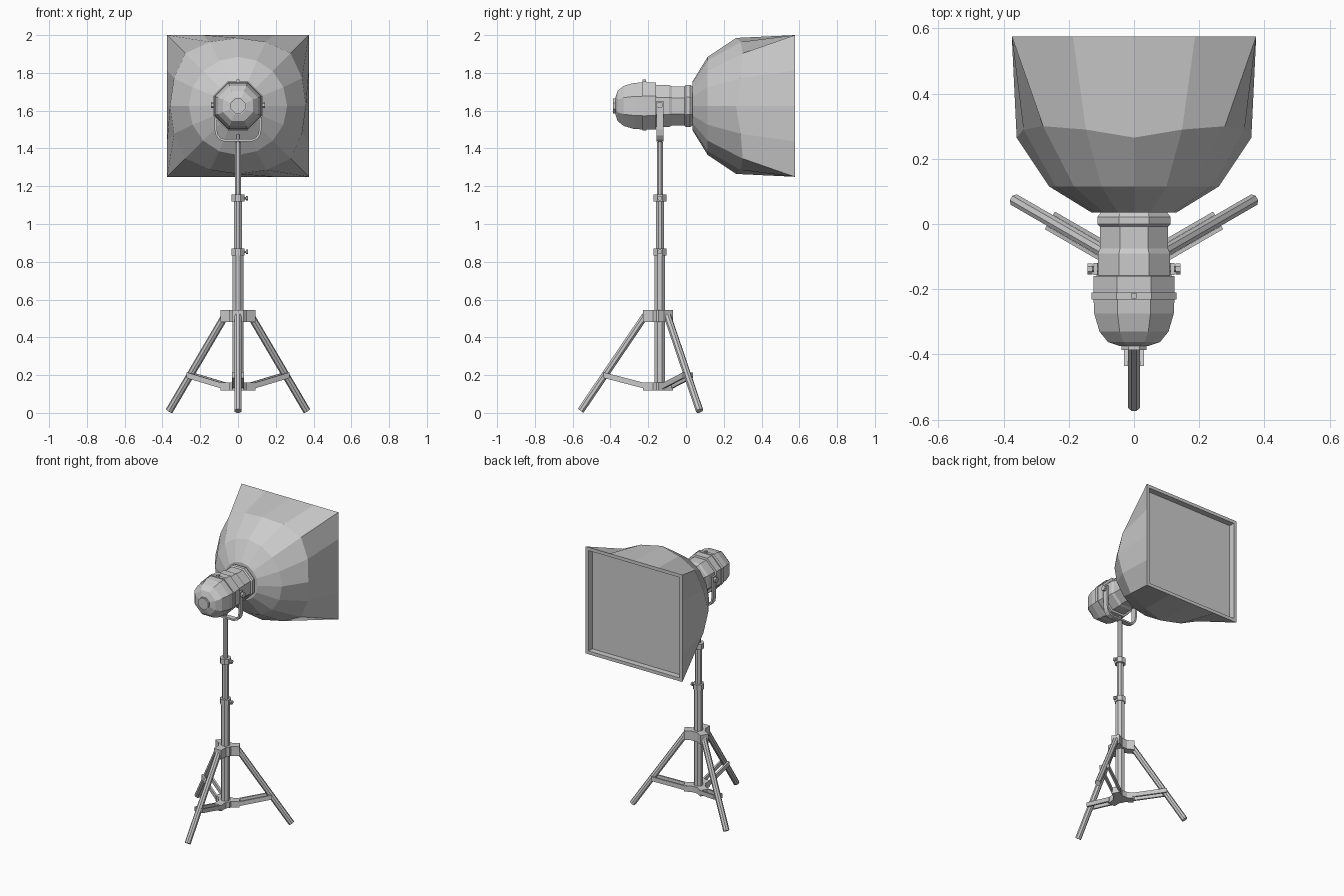
import bpy, bmesh, math
from mathutils import Vector, Matrix

if "Cube" in bpy.data.objects:
    bpy.data.objects.remove(bpy.data.objects["Cube"])

AX, LZ = -0.138, 1.625          # stand axis (y) and lamp axis height (z)
OCT = math.cos(math.pi / 8)


def finish(name, bm):
    bmesh.ops.recalc_face_normals(bm, faces=bm.faces)
    me = bpy.data.meshes.new(name)
    bm.to_mesh(me)
    bm.free()
    ob = bpy.data.objects.new(name, me)
    bpy.context.collection.objects.link(ob)
    return ob


def skin(name, rings):
    """Bridge a list of equal-length point rings and cap both ends."""
    bm = bmesh.new()
    vs = [[bm.verts.new(p) for p in r] for r in rings]
    n = len(vs[0])
    for a, b in zip(vs, vs[1:]):
        for i in range(n):
            j = (i + 1) % n
            bm.faces.new((a[i], a[j], b[j], b[i]))
    bm.faces.new(vs[0])
    bm.faces.new(vs[-1])
    return finish(name, bm)


def rod(name, a, b, apothem, sides=8):
    """Faceted cylinder between two points."""
    a, b = Vector(a), Vector(b)
    m = Matrix.Translation(a) @ (b - a).to_track_quat('Z', 'Y').to_matrix().to_4x4()
    r = apothem / math.cos(math.pi / sides)
    ang = [(k + 0.5) * math.tau / sides for k in range(sides)]
    return skin(name, [[m @ Vector((r * math.cos(t), r * math.sin(t), h)) for t in ang]
                       for h in (0, (b - a).length)])


def bar(name, a, b, width, height):
    """Rectangular bar between two points, with vertical ends."""
    a, b = Vector(a), Vector(b)
    d = b - a
    s = Vector((-d.y, d.x, 0)).normalized() * width / 2
    u = Vector((0, 0, height / 2))
    return skin(name, [[p + s + u, p - s + u, p - s - u, p + s - u] for p in (a, b)])


# softbox: 16-sided rings turning from round to square, then the recessed front panel
def soft_ring(y, r, square, bulge=0):
    pts = []
    for k in range(16):
        t = k * math.tau / 16
        c, s = math.cos(t), math.sin(t)
        big = max(abs(c), abs(s))
        sq = []
        for v in (c, s):
            q = abs(v) / big
            q = 0.5 if 0.1 < q < 0.9 else round(q)
            sq.append(math.copysign(q, v))
        x = r * (c + (sq[0] - c) * square)
        z = r * (s + (sq[1] - s) * square)
        pts.append((x, y + bulge * abs(math.sin(2 * t)), LZ + z))
    return pts


skin("softbox", [soft_ring(0.035, 0.13, 0), soft_ring(0.115, 0.26, 0),
                 soft_ring(0.265, 0.36, 0.23, 0.035), soft_ring(0.576, 0.375, 1),
                 soft_ring(0.576, 0.352, 1), soft_ring(0.535, 0.352, 1)])


# lamp housing: octagonal profile along y
def oct_body(name, profile):
    rings = []
    for y, ap in profile:
        rings.append([(ap / OCT * math.cos((k + .5) * math.pi / 4), y,
                       LZ + ap / OCT * math.sin((k + .5) * math.pi / 4)) for k in range(8)])
    return skin(name, rings)


oct_body("lamp_housing", [(0.037, 0.10), (0.03, 0.106), (0.022, 0.112), (0.0, 0.112), (-0.008, 0.104),
                          (-0.075, 0.104), (-0.09, 0.111), (-0.158, 0.111), (-0.16, 0.125),
                          (-0.21, 0.125), (-0.275, 0.122), (-0.33, 0.106), (-0.362, 0.08), (-0.374, 0.045)])
oct_body("housing_band", [(-0.21, 0.115), (-0.21, 0.13), (-0.231, 0.13), (-0.231, 0.115)])
rod("rear_cap", (0, -0.36, LZ), (0, -0.386, LZ), 0.039)
bar("top_latch", (0, -0.229, LZ + 0.13), (0, -0.212, LZ + 0.13), 0.016, 0.022)

# yoke: flat strip bent into a U
half = [(0.118, 1.65), (0.118, 1.50), (0.112, 1.472), (0.097, 1.452), (0.072, 1.443)]
path = half + [(-x, z) for x, z in reversed(half)]
bm = bmesh.new()
rows = [[bm.verts.new((x, AX + dy, z)) for dy in (-0.018, 0.018)] for x, z in path]
for a, b in zip(rows, rows[1:]):
    bm.faces.new((a[0], a[1], b[1], b[0]))
yoke = finish("yoke", bm)
mod = yoke.modifiers.new("thickness", 'SOLIDIFY')
mod.thickness, mod.offset = 0.012, 0

for s, side in ((-1, "left"), (1, "right")):
    rod(side + "_pivot", (s * 0.10, AX, 1.63), (s * 0.132, AX, 1.63), 0.009)
    rod(side + "_knob", (s * 0.128, AX, 1.63), (s * 0.143, AX, 1.63), 0.017)

# telescopic pole with clamp collars
for name, z0, z1, r in (("lower_tube", 0.12, 0.85, 0.028), ("middle_tube", 0.84, 1.14, 0.021),
                        ("upper_tube", 1.13, 1.435, 0.016), ("spigot", 1.43, 1.475, 0.010)):
    rod(name, (0, AX, z0), (0, AX, z1), r)
for name, z in (("lower_collar", 0.852), ("upper_collar", 1.137)):
    rod(name, (0, AX, z - 0.019), (0, AX, z + 0.019), 0.034)
    rod(name + "_screw", (0.03, AX, z), (0.045, AX, z), 0.006)
    rod(name + "_knob", (0.042, AX, z), (0.052, AX, z), 0.012)

# tripod: two hubs, three legs, paired braces
rod("upper_hub", (0, AX, 0.48), (0, AX, 0.545), 0.045)
rod("lower_hub", (0, AX, 0.118), (0, AX, 0.16), 0.045)
for i, deg in enumerate((-90, 30, 150)):
    t = math.radians(deg)

    def at(r, z, off=0):
        return (r * math.cos(t) - off * math.sin(t), AX + r * math.sin(t) + off * math.cos(t), z)

    n = str(i + 1)
    bar("upper_lug_" + n, at(0.02, 0.5125), at(0.09, 0.5125), 0.056, 0.065)
    bar("lower_lug_" + n, at(0.02, 0.139), at(0.09, 0.139), 0.056, 0.042)
    rod("leg_" + n, at(0.078, 0.515), at(0.42, 0.011), 0.0185)
    for s in (-1, 1):
        bar(f"brace_{n}_{'a' if s < 0 else 'b'}", at(0.075, 0.142, s * 0.025),
            at(0.298, 0.2, s * 0.025), 0.012, 0.03)
